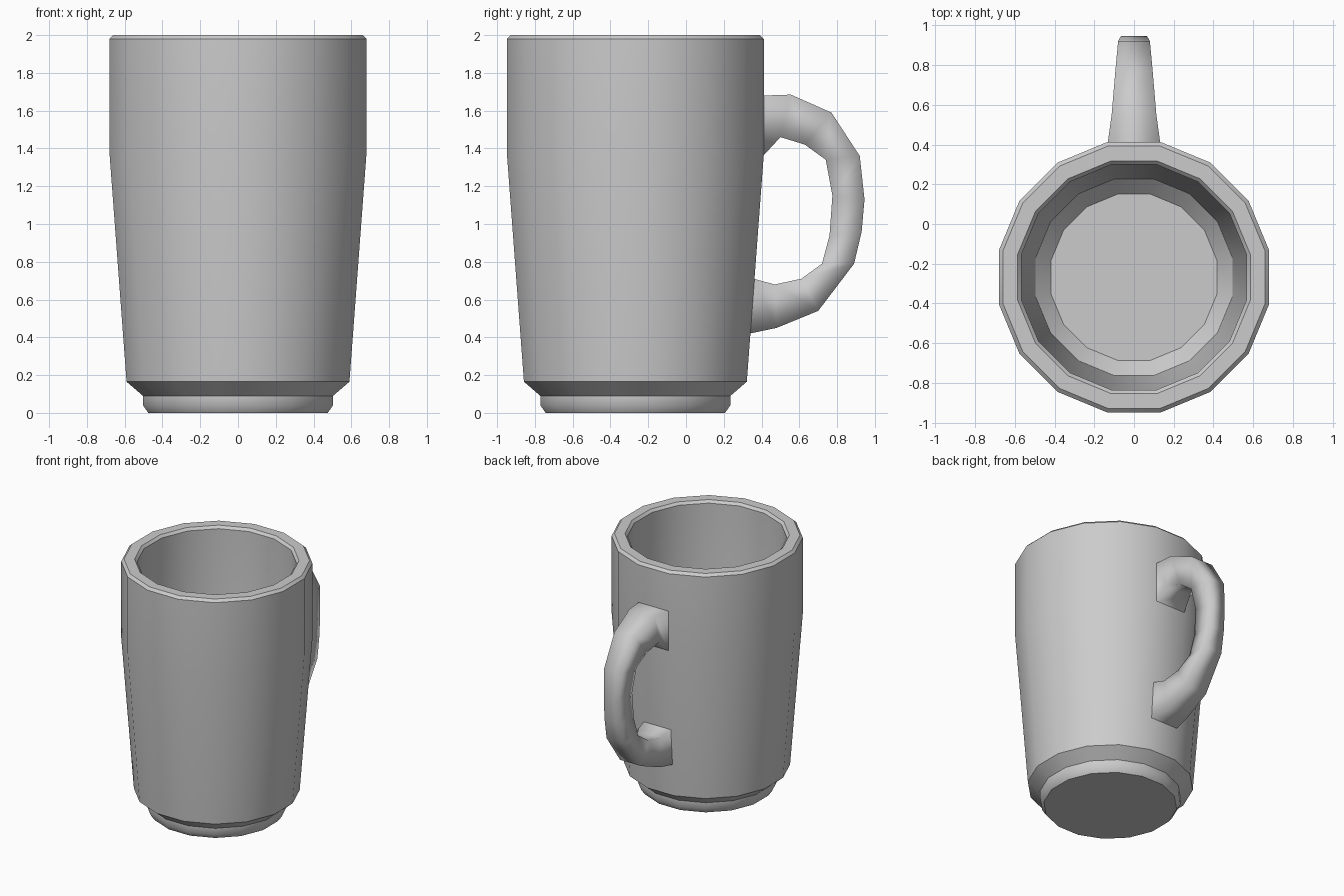
import bpy, bmesh, math

if "Cube" in bpy.data.objects:
    bpy.data.objects.remove(bpy.data.objects["Cube"])

CY = -0.268      # centre of the cup in y
SIDES = 16


def finish(bm, name, angle=None):
    bmesh.ops.recalc_face_normals(bm, faces=bm.faces)
    me = bpy.data.meshes.new(name)
    bm.to_mesh(me)
    bm.free()
    ob = bpy.data.objects.new(name, me)
    bpy.context.collection.objects.link(ob)
    bpy.ops.object.select_all(action='DESELECT')
    ob.select_set(True)
    bpy.context.view_layer.objects.active = ob
    if angle is None:
        bpy.ops.object.shade_smooth()
    else:
        bpy.ops.object.shade_smooth_by_angle(angle=math.radians(angle))
    return ob


def bridge(bm, a, b):
    n = len(a)
    for i in range(n):
        j = (i + 1) % n
        bm.faces.new((a[i], a[j], b[j], b[i]))


# Cup: (flat-side distance, height) from underside, over the rim, to inner floor
profile = [(0.475, 0), (0.503, 0.04), (0.503, 0.09), (0.59, 0.165),
           (0.68, 1.37), (0.68, 1.98), (0.66, 2.0), (0.585, 2.0),
           (0.567, 1.98), (0.567, 1.37), (0.495, 0.22), (0.418, 0.14)]
bm = bmesh.new()
rings = []
for d, z in profile:
    r = d / math.cos(math.pi / SIDES)
    ring = []
    for i in range(SIDES):
        a = 2 * math.pi * (i + 0.5) / SIDES
        ring.append(bm.verts.new((r * math.cos(a), CY + r * math.sin(a), z)))
    rings.append(ring)
for a, b in zip(rings, rings[1:]):
    bridge(bm, a, b)
bm.faces.new(rings[0])
bm.faces.new(rings[-1])
finish(bm, "cup", 38)

# Handle: square section, (outer y, outer z, inner y, inner z, half width)
stations = [(0.408, 1.68, 0.408, 1.36, 0.132),
            (0.555, 1.685, 0.50, 1.46, 0.112),
            (0.77, 1.59, 0.63, 1.42, 0.094),
            (0.92, 1.36, 0.74, 1.34, 0.080),
            (0.945, 1.13, 0.775, 1.15, 0.066),
            (0.93, 0.96, 0.76, 0.94, 0.070),
            (0.89, 0.79, 0.72, 0.79, 0.080),
            (0.70, 0.54, 0.61, 0.71, 0.094),
            (0.48, 0.45, 0.47, 0.68, 0.108),
            (0.337, 0.42, 0.358, 0.71, 0.120)]
bm = bmesh.new()
rings = []
for oy, oz, iy, iz, w in stations:
    rings.append([bm.verts.new(p) for p in
                  ((-w, oy, oz), (w, oy, oz), (w, iy, iz), (-w, iy, iz))])
for a, b in zip(rings, rings[1:]):
    bridge(bm, a, b)
finish(bm, "handle")
